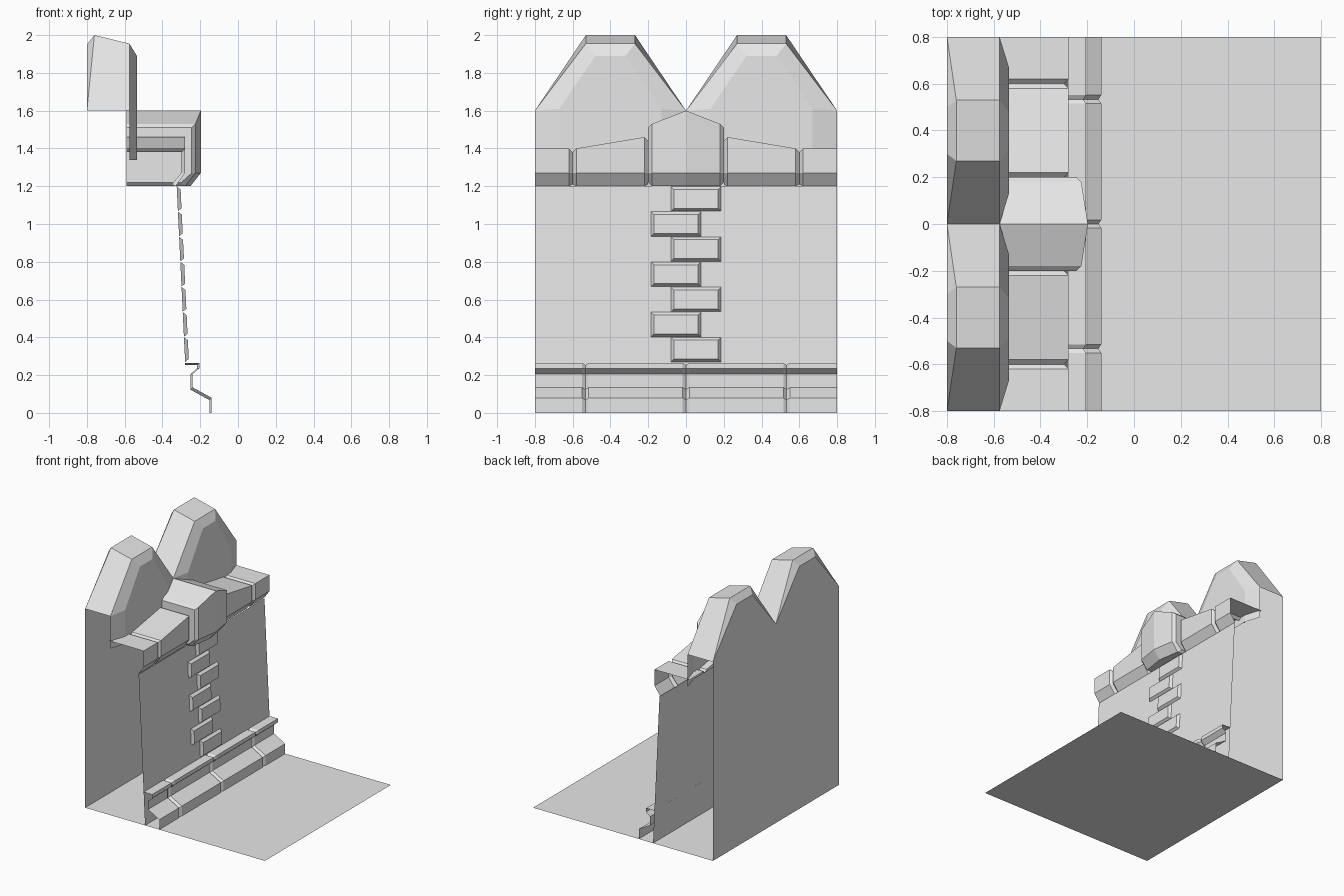
import bpy
import bmesh
from mathutils import Vector

old = bpy.data.objects.get("Cube")
if old:
    bpy.data.objects.remove(old, do_unlink=True)

GREY = (0.8, 0.8, 0.8, 1)
stone = bpy.data.materials.new("light grey stone")
stone.use_nodes = True
stone.diffuse_color = GREY
stone.node_tree.nodes["Principled BSDF"].inputs["Base Color"].default_value = GREY


def loft(bm, rows):
    """Join neighbouring rows of points with quads."""
    grid = [[bm.verts.new(p) for p in row] for row in rows]
    for a, b in zip(grid, grid[1:]):
        for i in range(len(a) - 1):
            bm.faces.new((a[i], a[i + 1], b[i + 1], b[i]))


def polygon(bm, points):
    bm.faces.new([bm.verts.new(p) for p in points])


def finish(name, bm, facing):
    """Weld the shell, turn it towards its visible side and add it to the scene."""
    bmesh.ops.remove_doubles(bm, verts=bm.verts[:], dist=0.0005)
    bmesh.ops.recalc_face_normals(bm, faces=bm.faces[:])
    bm.normal_update()
    total = sum((f.normal * f.calc_area() for f in bm.faces), Vector())
    if total.dot(Vector(facing)) < 0:
        bmesh.ops.reverse_faces(bm, faces=bm.faces[:])
    mesh = bpy.data.meshes.new(name)
    bm.to_mesh(mesh)
    bm.free()
    mesh.materials.append(stone)
    obj = bpy.data.objects.new(name, mesh)
    bpy.context.collection.objects.link(obj)


FRONT = (1, 0, 0)
W = 0.8

# Ground slab
bm = bmesh.new()
polygon(bm, [(-W, -W, 0), (W, -W, 0), (W, W, 0), (-W, W, 0)])
finish("floor", bm, (0, 0, 1))

# Flat back with two peaks
bm = bmesh.new()
outline = [(-W, 0), (W, 0), (W, 1.6), (0.5, 1.95), (0.3, 1.95), (0, 1.6),
           (-0.3, 1.95), (-0.5, 1.95), (-W, 1.6)]
polygon(bm, [(-W, y, z) for y, z in outline])
finish("back_wall", bm, (-1, 0, 0))


# Leaning front wall
def wall_x(z):
    return -0.267 - 0.048 * z


bm = bmesh.new()
loft(bm, [[(wall_x(z), y, z) for y in (-W, W)] for z in (0, 1.2)])
finish("front_wall", bm, FRONT)

# Merlons: bevelled blocks on top
for side, name in ((1, "merlon_left"), (-1, "merlon_right")):
    def row(x, pts):
        return [(x, side * y, z) for y, z in pts]

    bm = bmesh.new()
    back = row(-W, [(0, 1.6), (0.3, 1.95), (0.5, 1.95), (W, 1.6)])
    ridge = row(-0.76, [(0, 1.6), (0.27, 2), (0.53, 2), (W, 1.6)])
    ridge[0], ridge[-1] = back[0], back[-1]
    rim = row(-0.575, [(0, 1.34), (0, 1.6), (0.27, 1.955),
                       (0.53, 1.955), (W, 1.6), (W, 1.34)])
    face = row(-0.535, [(0.13, 1.34), (0.13, 1.61), (0.32, 1.89),
                        (0.48, 1.89), (0.67, 1.61), (0.67, 1.34)])
    # the bevel ends in triangles where back and ridge meet
    polygon(bm, [back[0], back[1], ridge[1]])
    polygon(bm, [back[1], back[2], ridge[2], ridge[1]])
    polygon(bm, [back[2], back[3], ridge[2]])
    loft(bm, [ridge, rim[1:5]])
    loft(bm, [rim, face])
    polygon(bm, face)
    finish(name, bm, FRONT)


# Cornice arms, pinched at the joints
def arm_profile(y, top, inset):
    x = -0.28 - inset
    return [(-0.59, y, top - inset), (x, y, top - inset),
            (x, y, 1.27), (-0.33 - inset, y, 1.2 + inset / 2)]


for side, name in ((1, "cornice_left"), (-1, "cornice_right")):
    bm = bmesh.new()
    stations = [(0.2, 1.46, 0.02), (0.22, 1.46, 0), (0.58, 1.4, 0),
                (0.6, 1.4, 0.02), (0.62, 1.4, 0), (W, 1.4, 0)]
    loft(bm, [arm_profile(side * y, t, i) for y, t, i in stations])
    finish(name, bm, FRONT)


# Peaked keystone in the middle of the cornice
def key_profile(y, top, x, inset):
    x -= inset
    return [(-0.59, y, top - inset), (x, y, top - inset), (x, y, 1.27),
            (x - 0.055, y, 1.2 + inset), (-0.59, y, 1.2 + inset)]


bm = bmesh.new()
key = [key_profile(y, t, x, i) for y, t, x, i in (
    (-0.2, 1.53, -0.225, 0.02), (-0.18, 1.53, -0.225, 0), (0, 1.6, -0.197, 0),
    (0.18, 1.53, -0.225, 0), (0.2, 1.53, -0.225, 0.02))]
loft(bm, key)
polygon(bm, key[0])
polygon(bm, key[-1])
finish("keystone", bm, FRONT)

# Moulded plinth with joints
plinth = [(-0.28, 0.265), (-0.205, 0.265), (-0.205, 0.235), (-0.24, 0.205),
          (-0.24, 0.135), (-0.14, 0.08), (-0.14, 0)]


def plinth_profile(y, inset):
    pts = []
    for x, z in plinth:
        drop = inset if z > 0.25 or 0.05 < z < 0.15 else 0
        pts.append((x - (inset if x > -0.27 else 0), y, z - drop))
    return pts


stations = [(-W, 0)]
for joint in (-0.533, 0, 0.533):
    stations += [(joint - 0.018, 0), (joint, 0.012), (joint + 0.018, 0)]
stations.append((W, 0))
bm = bmesh.new()
loft(bm, [plinth_profile(y, i) for y, i in stations])
finish("plinth", bm, FRONT)

# Staggered bricks with bevelled edges
PITCH = 0.133
for n in range(7):
    side = 1 if n % 2 == 0 else -1
    mid, low = side * 0.053, 0.27 + n * PITCH

    def ring(shrink, out):
        y0, y1 = mid - 0.132 + shrink, mid + 0.132 - shrink
        z0, z1 = low + shrink, low + PITCH - 0.003 - shrink
        return [(wall_x(z) + out, y, z)
                for y, z in ((y0, z0), (y1, z0), (y1, z1), (y0, z1))]

    outer, inner = ring(0, 0), ring(0.015, 0.02)
    bm = bmesh.new()
    loft(bm, [outer + outer[:1], inner + inner[:1]])
    polygon(bm, inner)
    finish(f"brick_{n + 1}", bm, FRONT)
